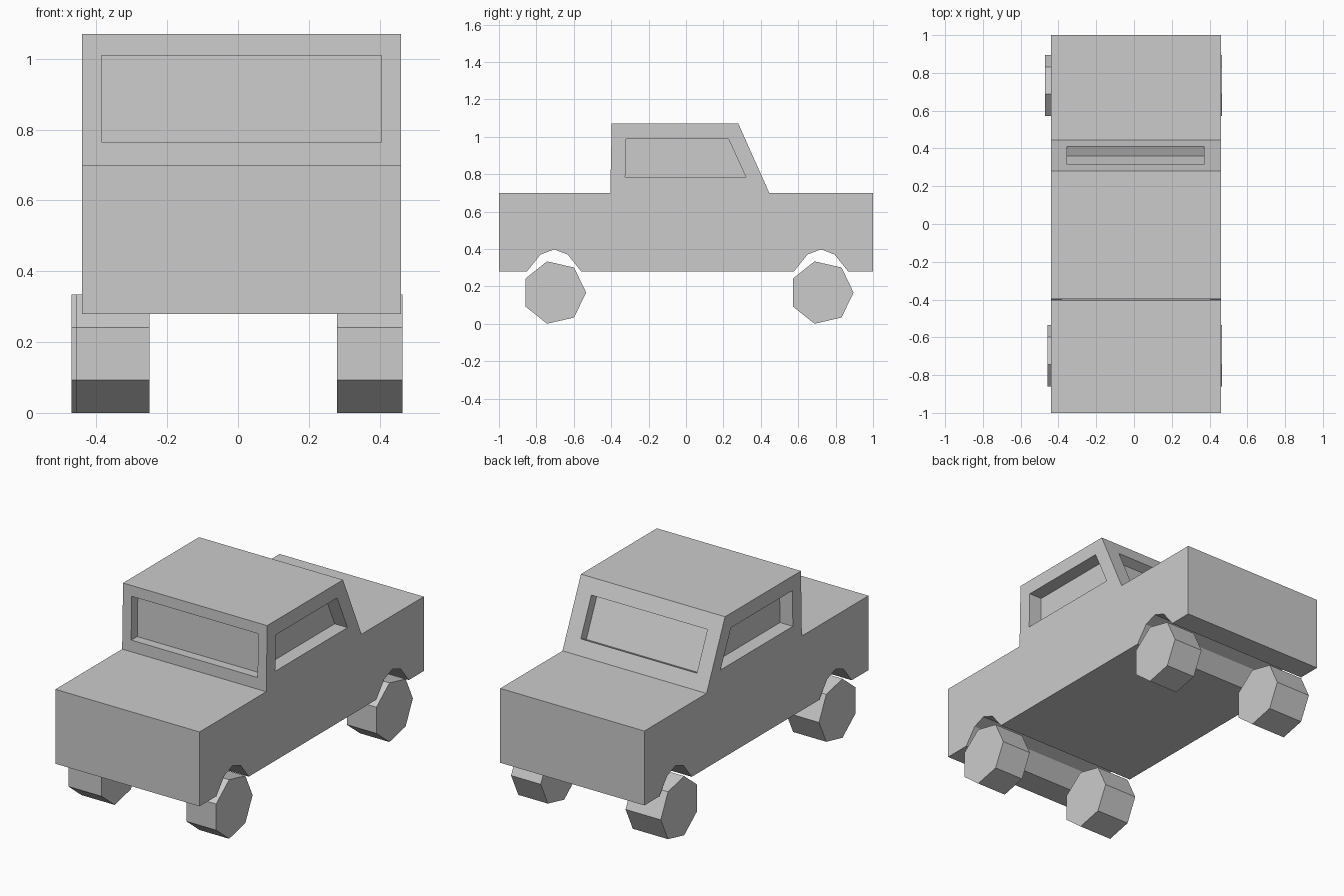
import bpy
import bmesh
import math
from mathutils import Vector

cube = bpy.data.objects.get("Cube")
if cube:
    bpy.data.objects.remove(cube, do_unlink=True)

# Single plain grey
grey = bpy.data.materials.new("plain grey")
grey.use_nodes = True
grey.diffuse_color = (0.6, 0.6, 0.6, 1)
grey.node_tree.nodes["Principled BSDF"].inputs["Base Color"].default_value = (0.6, 0.6, 0.6, 1)


def prism(name, points, sweep):
    """Solid made by sweeping a flat outline along a vector."""
    bm = bmesh.new()
    face = bm.faces.new([bm.verts.new(p) for p in points])
    side = bmesh.ops.extrude_face_region(bm, geom=[face])
    verts = [v for v in side["geom"] if isinstance(v, bmesh.types.BMVert)]
    bmesh.ops.translate(bm, vec=sweep, verts=verts)
    bmesh.ops.recalc_face_normals(bm, faces=bm.faces)
    mesh = bpy.data.meshes.new(name)
    bm.to_mesh(mesh)
    bm.free()
    mesh.materials.append(grey)
    obj = bpy.data.objects.new(name, mesh)
    bpy.context.collection.objects.link(obj)
    return obj


def recess(body, name, outline, inward, depth):
    """Cut a window-shaped pocket of the given depth into the body."""
    inward = Vector(inward).normalized()
    start = [Vector(p) - inward * 0.03 for p in outline]
    cutter = prism(name, start, inward * (depth + 0.03))
    cutter.hide_render = True
    mod = body.modifiers.new(name, "BOOLEAN")
    mod.operation = "DIFFERENCE"
    mod.solver = "EXACT"
    mod.object = cutter
    bpy.context.view_layer.objects.active = body
    bpy.ops.object.modifier_apply(modifier=name)
    bpy.data.objects.remove(cutter, do_unlink=True)


def arch(y):
    """Faceted wheel arch, open along the underside."""
    half = [(-0.145, 0.28), (-0.073, 0.37), (0, 0.398)]
    full = half + [(-a, z) for a, z in reversed(half[:-1])]
    return [(y + a, z) for a, z in full]


# Body: side profile with arches, swept across the width
LEFT, RIGHT = 0.46, -0.44
profile = [(-1, 0.28)] + arch(-0.705) + arch(0.722) + [
    (1, 0.28), (1, 0.70), (0.445, 0.70), (0.28, 1.07),
    (-0.397, 1.07), (-0.405, 0.70), (-1, 0.70)]
body = prism("body", [(RIGHT, y, z) for y, z in profile], (LEFT - RIGHT, 0, 0))

# Side windows
side = [(-0.325, 0.785), (-0.32, 0.988), (0.227, 0.988), (0.32, 0.785)]
for x, direction in ((LEFT, -1), (RIGHT, 1)):
    recess(body, "side_window", [(x, y, z) for y, z in side], (direction, 0, 0), 0.08)


def cross_window(name, x0, x1, low, high, inward, depth):
    """Rectangular window spanning the cab between two (y, z) edges."""
    outline = [(x0, *low), (x1, *low), (x1, *high), (x0, *high)]
    recess(body, name, outline, inward, depth)


# Upright and sloping cab windows
cross_window("upright_window", -0.385, 0.405, (-0.4036, 0.765), (-0.3983, 1.01),
             (0, 0.37, -0.008), 0.055)
cross_window("sloping_window", -0.355, 0.37, (0.41, 0.7785), (0.316, 0.9893),
             (0, -0.37, -0.165), 0.055)

# Seven-sided wheels
for end, y, right_x in (("front", -0.705, -0.457), ("back", 0.725, -0.47)):
    ring = [(y + 0.171 * math.cos(i * math.tau / 7),
             0.167 + 0.171 * math.sin(i * math.tau / 7)) for i in range(7)]
    for hand, x0, x1 in (("right", right_x, -0.25), ("left", 0.28, 0.465)):
        prism(f"{end}_{hand}_wheel", [(x0, a, z) for a, z in ring], (x1 - x0, 0, 0))
